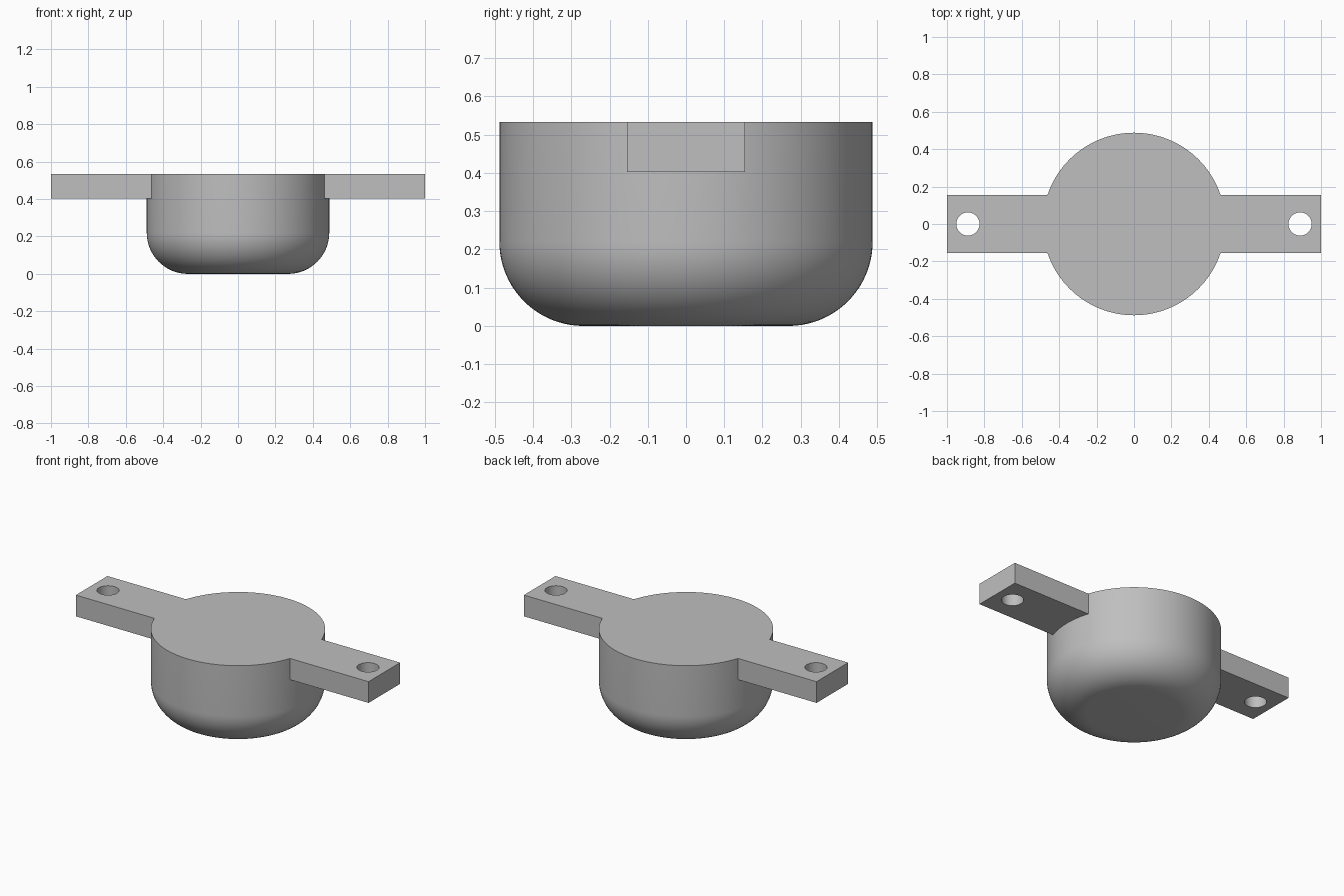
import bpy, bmesh, math
from mathutils import Matrix

if "Cube" in bpy.data.objects:
    bpy.data.objects.remove(bpy.data.objects["Cube"])

R, H, FILLET = 0.488, 0.533, 0.22        # cup radius, height, bottom rounding
ARM_Z, ARM_HALF = 0.402, 0.154           # arm underside and half width
HOLE_X, HOLE_R = 0.888, 0.062
SIDES = 128

grey = bpy.data.materials.new("light_grey")
grey.diffuse_color = (0.52, 0.52, 0.52, 1)
grey.use_nodes = True
grey.node_tree.nodes["Principled BSDF"].inputs["Base Color"].default_value = grey.diffuse_color


def make_object(name, bm):
    bmesh.ops.recalc_face_normals(bm, faces=bm.faces)
    mesh = bpy.data.meshes.new(name)
    bm.to_mesh(mesh)
    bm.free()
    mesh.materials.append(grey)
    obj = bpy.data.objects.new(name, mesh)
    bpy.context.collection.objects.link(obj)
    return obj


def combine(obj, other, operation):
    mod = obj.modifiers.new(operation.lower(), 'BOOLEAN')
    mod.operation, mod.solver, mod.object = operation, 'EXACT', other
    bpy.context.view_layer.objects.active = obj
    bpy.ops.object.modifier_apply(modifier=mod.name)
    bpy.data.objects.remove(other)


# Round body: stacked rings following a rounded-bottom profile, flat caps
bm = bmesh.new()
profile = [(R - FILLET + FILLET * math.sin(a), FILLET - FILLET * math.cos(a))
           for a in (math.pi / 2 * i / 20 for i in range(21))] + [(R, H)]
rings = [[bm.verts.new((r * math.cos(2 * math.pi * k / SIDES),
                        r * math.sin(2 * math.pi * k / SIDES), z))
          for k in range(SIDES)] for r, z in profile]
for low, high in zip(rings, rings[1:]):
    for k in range(SIDES):
        n = (k + 1) % SIDES
        bm.faces.new((low[k], low[n], high[n], high[k]))
bm.faces.new(rings[0])
bm.faces.new(rings[-1])
body = make_object("cup_with_mounting_arms", bm)

# Mounting arms: one bar running through the body, flush with its top
bm = bmesh.new()
bmesh.ops.create_cube(bm, size=1, matrix=Matrix.Translation((0, 0, (ARM_Z + H) / 2))
                      @ Matrix.Diagonal((2, 2 * ARM_HALF, H - ARM_Z, 1)))
combine(body, make_object("arm_bar", bm), 'UNION')

# Screw holes near the arm ends
for side in (-1, 1):
    bm = bmesh.new()
    bmesh.ops.create_cone(bm, cap_ends=True, segments=48, radius1=HOLE_R, radius2=HOLE_R,
                          depth=0.4, matrix=Matrix.Translation((side * HOLE_X, 0, 0.47)))
    combine(body, make_object("hole_cutter", bm), 'DIFFERENCE')

# Smooth the curved walls, keep the rims crisp
bpy.ops.object.select_all(action='DESELECT')
body.select_set(True)
bpy.context.view_layer.objects.active = body
bpy.ops.object.shade_smooth_by_angle(angle=math.radians(30))
